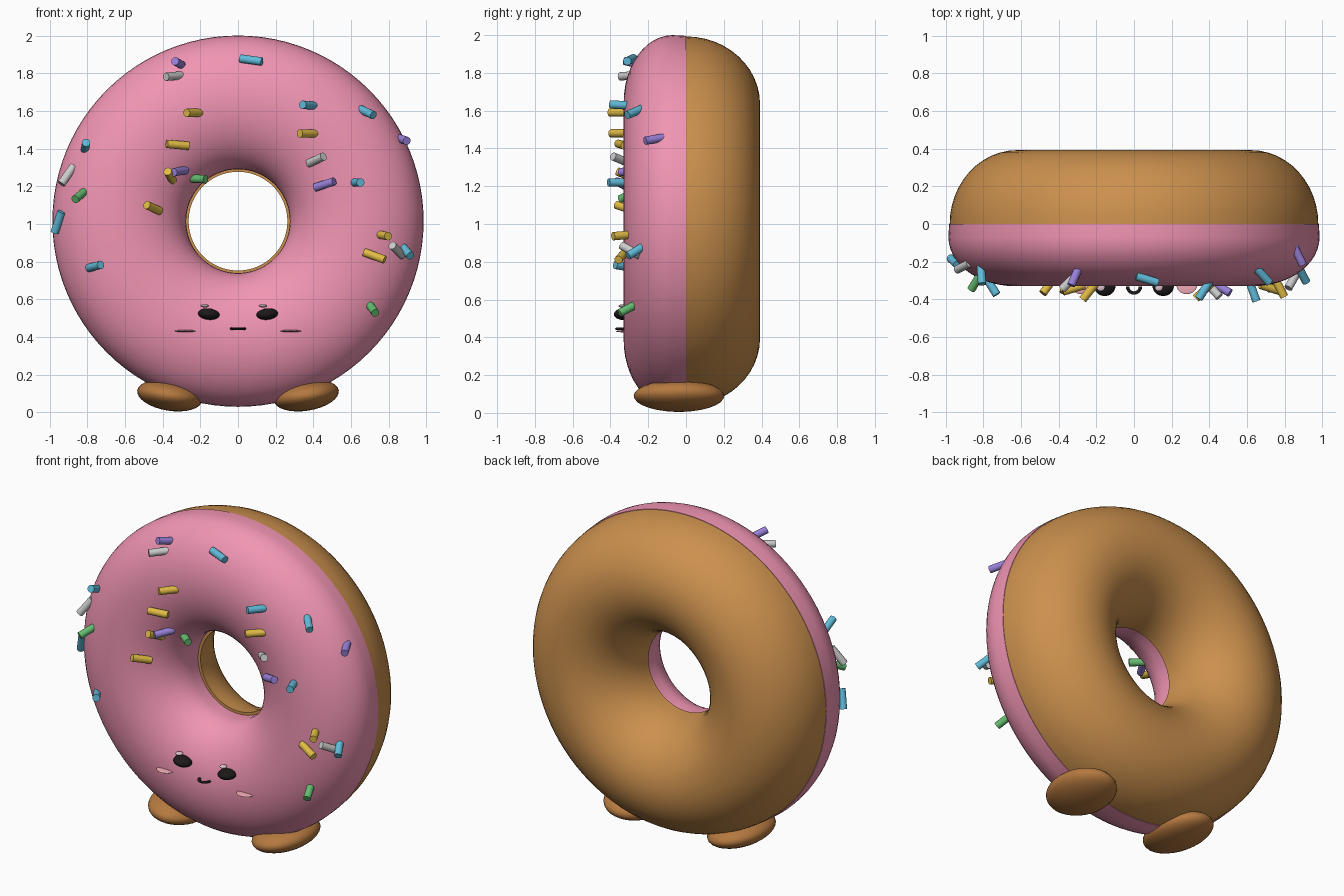
import bpy, bmesh, math
from mathutils import Vector, Matrix, Euler

if "Cube" in bpy.data.objects:
    bpy.data.objects.remove(bpy.data.objects["Cube"])

CZ = 1.015          # height of the ring centre
R, A = 0.63, 0.355  # icing ring radius and tube half width


def material(name, rgb):
    m = bpy.data.materials.new(name)
    m.diffuse_color = (*rgb, 1)
    m.use_nodes = True
    m.node_tree.nodes["Principled BSDF"].inputs["Base Color"].default_value = m.diffuse_color
    return m


MAT = {n: material(n, c) for n, c in {
    "pink": (0.88, 0.30, 0.45), "dough": (0.60, 0.28, 0.075),
    "foot": (0.46, 0.19, 0.05), "black": (0.012, 0.01, 0.01),
    "blush": (0.9, 0.42, 0.5), "shine": (0.75, 0.55, 0.62),
    "blue": (0.12, 0.50, 0.70), "yellow": (0.75, 0.50, 0.06),
    "purple": (0.32, 0.22, 0.70), "green": (0.13, 0.50, 0.16),
    "grey": (0.55, 0.53, 0.54)}.items()}


def finish(bm, name, mat):
    bmesh.ops.recalc_face_normals(bm, faces=bm.faces)
    me = bpy.data.meshes.new(name)
    bm.to_mesh(me)
    bm.free()
    ob = bpy.data.objects.new(name, me)
    bpy.context.collection.objects.link(ob)
    me.materials.append(MAT[mat])
    bpy.context.view_layer.objects.active = ob
    bpy.ops.object.select_all(action='DESELECT')
    ob.select_set(True)
    bpy.ops.object.shade_smooth_by_angle(angle=math.radians(40))
    return ob


def ring(name, profile, mat, n=96):
    """Spin a closed (radius, y) profile round the y axis."""
    bm = bmesh.new()
    loops = []
    for i in range(n):
        t = 2 * math.pi * i / n
        loops.append([bm.verts.new((r * math.cos(t), y, CZ + r * math.sin(t)))
                      for r, y in profile])
    m = len(profile)
    for i in range(n):
        a, b = loops[i], loops[(i + 1) % n]
        for j in range(m):
            k = (j + 1) % m
            bm.faces.new((a[j], a[k], b[k], b[j]))
    return finish(bm, name, mat)


def ellipsoid(name, loc, size, mat, rot=(0, 0, 0)):
    bm = bmesh.new()
    bmesh.ops.create_uvsphere(bm, u_segments=32, v_segments=16, radius=1)
    mtx = Matrix.Translation(loc) @ Euler(rot).to_matrix().to_4x4() @ Matrix.Diagonal((*size, 1))
    bmesh.ops.transform(bm, matrix=mtx, verts=bm.verts)
    return finish(bm, name, mat)


# Dough: back half of the ring
N = 24
arc = [math.pi * i / N for i in range(N + 1)]
ring("dough", [(0.62 + 0.358 * math.cos(t), 0.392 * math.sin(t)) for t in arc], "dough")

# Icing: front half, widest a little in front of the seam
ring("icing", [(R + A - 0.004, 0.0)]
     + [(R + A * math.cos(t), -0.07 - 0.26 * math.sin(t)) for t in arc]
     + [(R - A + 0.004, 0.0)], "pink")

# Feet, eyes, cheeks, eye highlights
for side, s in (("left", -1), ("right", 1)):
    ellipsoid(side + "_foot", (s * 0.362, -0.037, 0.09), (0.175, 0.24, 0.081),
              "foot", (0, -s * 0.16, 0))
    ellipsoid(side + "_eye", (s * 0.155, -0.33, 0.522), (0.057, 0.052, 0.03),
              "black", (0, s * -0.1, 0))
    ellipsoid(side + "_eye_highlight", (s * 0.154 - 0.022, -0.335, 0.566),
              (0.022, 0.022, 0.009), "shine")
    ellipsoid(side + "_cheek", (s * 0.28, -0.32, 0.432), (0.056, 0.052, 0.006), "blush")

# Mouth: small horizontal curved tube
bm = bmesh.new()
rows = []
for i in range(17):
    t = math.pi + math.pi * i / 16
    row = []
    for j in range(10):
        u = 2 * math.pi * j / 10
        r = 0.034 + 0.009 * math.cos(u)
        row.append(bm.verts.new((r * math.cos(t), -0.332 + r * math.sin(t),
                                 0.445 + 0.007 * math.sin(u))))
    rows.append(row)
for a, b in zip(rows, rows[1:]):
    for j in range(10):
        bm.faces.new((a[j], a[(j + 1) % 10], b[(j + 1) % 10], b[j]))
bm.faces.new(rows[0])
bm.faces.new(rows[-1])
finish(bm, "mouth", "black")

# Sprinkles: x, z, angle and seen length from the front, by colour
SPRINKLES = {
    "purple": [(-.31, 1.85, 150, .07), (-.31, 1.28, 190, .08), (.87, 1.45, -20, .07),
               (.46, 1.21, 18, .12)],
    "grey": [(-.34, 1.785, 185, .10), (-.905, 1.26, 235, .13), (.415, 1.34, 25, .10),
             (.845, .86, 135, .09)],
    "blue": [(.07, 1.87, -8, .13), (-.81, 1.41, 80, .06), (-.955, 1.01, 72, .13),
             (-.76, .775, 15, .08), (.375, 1.63, 175, .08), (.68, 1.595, -25, .10),
             (.63, 1.22, 0, .055), (.89, .86, -50, .09)],
    "yellow": [(-.235, 1.59, 180, .09), (-.32, 1.42, 175, .13), (-.36, 1.255, 120, .07),
               (-.45, 1.085, 155, .09), (.37, 1.48, 180, .10), (.77, .94, -10, .07),
               (.725, .83, -20, .13)],
    "green": [(-.22, 1.24, -3, .11), (-.835, 1.155, 220, .09), (.71, .555, -55, .08)]}
for col, items in SPRINKLES.items():
    for i, (x, z, ang, p) in enumerate(items):
        q = (math.hypot(x, z - CZ) - R) / A
        y = -0.095 - 0.26 * math.sqrt(max(0, 1 - q * q))
        p = max(p - 0.015, 0.03)
        t = math.radians(ang)
        d = Vector((p * math.cos(t), -math.sqrt(max(0.0009, 0.0144 - p * p)), p * math.sin(t)))
        bm = bmesh.new()
        bmesh.ops.create_cone(bm, cap_ends=True, segments=16, radius1=0.022,
                              radius2=0.022, depth=0.12)
        rot = d.to_track_quat('Z', 'Y').to_matrix().to_4x4()
        bmesh.ops.transform(bm, matrix=Matrix.Translation((x, y, z)) @ rot, verts=bm.verts)
        finish(bm, f"{col}_sprinkle_{i + 1}", col)
